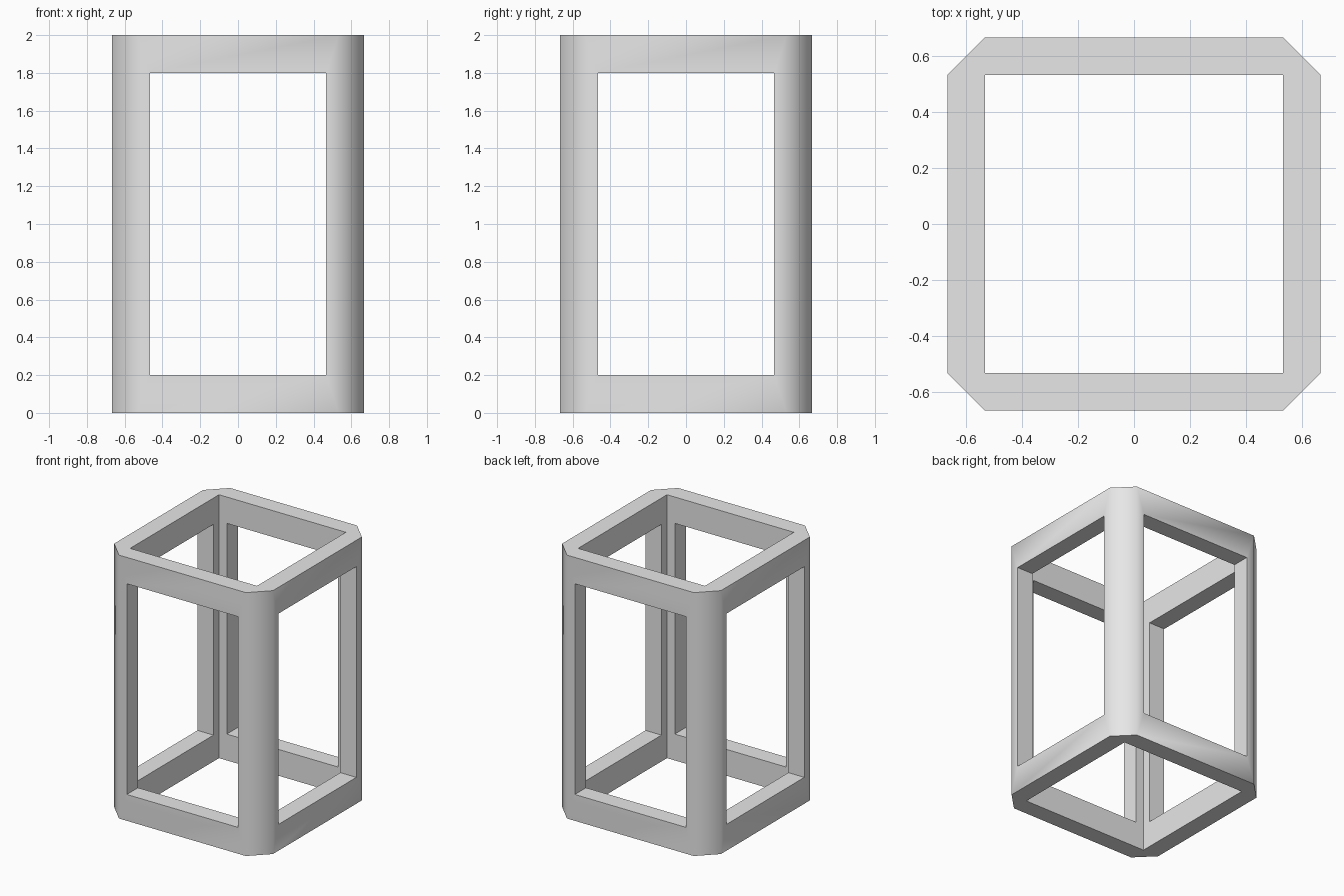
import bpy
import math

if "Cube" in bpy.data.objects:
    bpy.data.objects.remove(bpy.data.objects["Cube"], do_unlink=True)

HEIGHT = 2.0
OUTER = 0.667    # half width of the frame
INNER = 0.533    # half width of the hollow, also where the corner chamfers start
WINDOW = 0.467   # half width of the side openings
RAIL = 0.2       # height of the top and bottom rails

grey = bpy.data.materials.new("light_grey")
grey.use_nodes = True
grey.diffuse_color = (0.8, 0.8, 0.8, 1)
grey.node_tree.nodes["Principled BSDF"].inputs["Base Color"].default_value = (0.8, 0.8, 0.8, 1)


def box(name, x, y, z):
    """Box given by half sizes in x and y and full height z, centred on the frame."""
    bpy.ops.mesh.primitive_cube_add(size=1, location=(0, 0, HEIGHT / 2))
    obj = bpy.context.object
    obj.name = name
    obj.scale = (2 * x, 2 * y, z)
    bpy.ops.object.transform_apply(location=False, rotation=False, scale=True)
    obj.data.materials.append(grey)
    return obj


# Solid block with four chamfered upright corners
frame = box("lantern_frame", OUTER, OUTER, HEIGHT)
bevel = frame.modifiers.new("corner_chamfer", "BEVEL")
bevel.width = OUTER - INNER
bevel.segments = 1
bevel.limit_method = "WEIGHT"
weights = frame.data.attributes.new("bevel_weight_edge", "FLOAT", "EDGE")
for edge in frame.data.edges:
    a, b = (frame.data.vertices[i].co for i in edge.vertices)
    weights.data[edge.index].value = 1.0 if abs(a.z - b.z) > 1 else 0.0

# Hollow shaft and the window openings through both pairs of sides
cutters = [
    box("shaft_cutter", INNER, INNER, HEIGHT + 1),
    box("front_back_window_cutter", WINDOW, 1, HEIGHT - 2 * RAIL),
    box("side_window_cutter", 1, WINDOW, HEIGHT - 2 * RAIL),
]
for cutter in cutters:
    cut = frame.modifiers.new(cutter.name, "BOOLEAN")
    cut.operation = "DIFFERENCE"
    cut.solver = "EXACT"
    cut.object = cutter
    cutter.hide_render = True

# Apply the cuts, then remove the cutters
bpy.ops.object.select_all(action="DESELECT")
frame.select_set(True)
bpy.context.view_layer.objects.active = frame
for modifier in list(frame.modifiers):
    bpy.ops.object.modifier_apply(modifier=modifier.name)
for cutter in cutters:
    bpy.data.objects.remove(cutter, do_unlink=True)

# Soft chamfers, crisp right-angled edges
bpy.ops.object.shade_smooth_by_angle(angle=math.radians(50))
